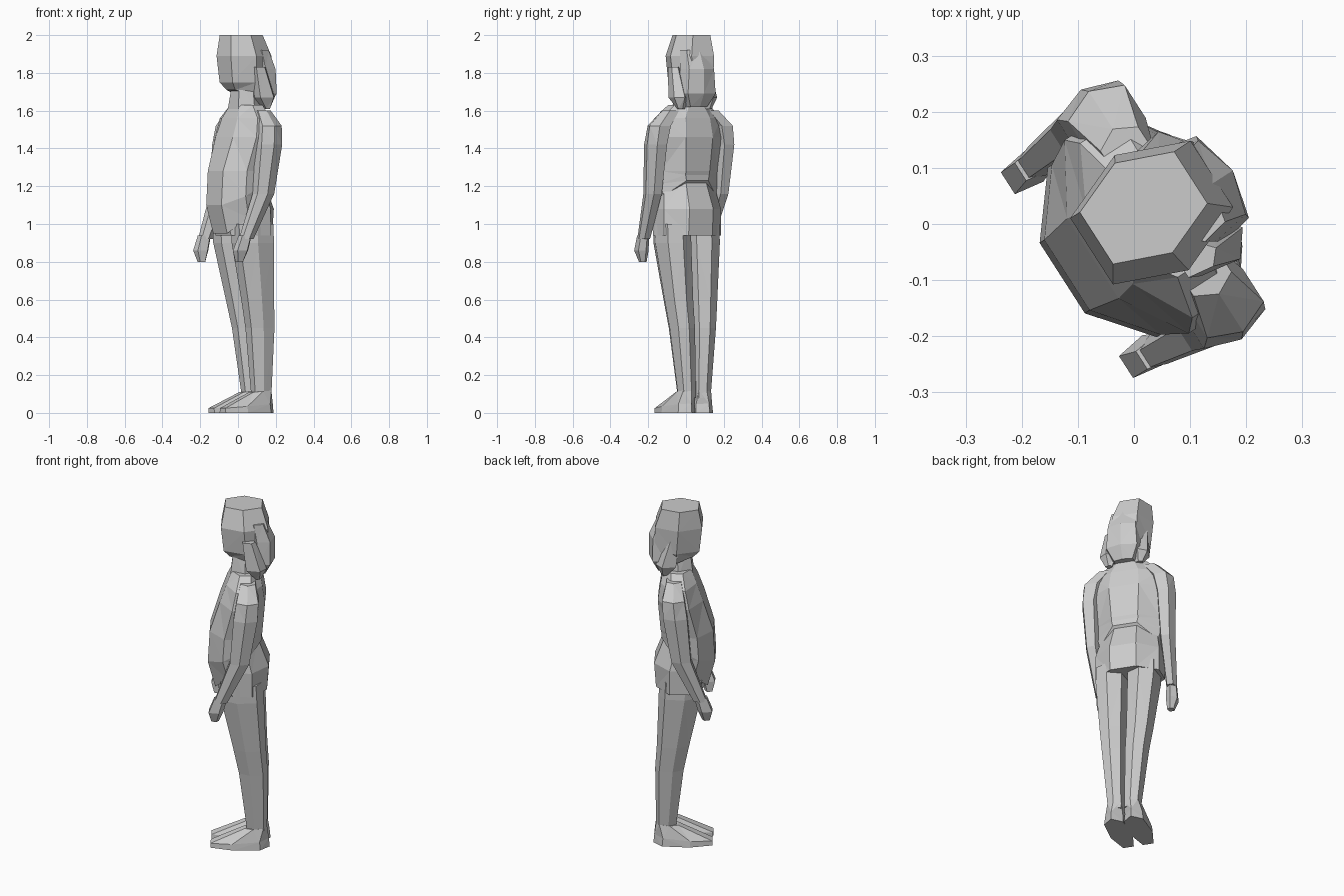
import bpy, bmesh, math
from mathutils import Vector

# The figure is turned: forward and left axes of the body in world space
FWD = Vector((-0.84, -0.54, 0))
LEFT = Vector((0.54, -0.84, 0))


def loft(name, rings, n=8, side=1, shift=0.012):
    """Rings are (z, front, back, side centre, half width); z may be (front z, back z)."""
    bm = bmesh.new()
    loops = []
    k = 1 / math.cos(math.pi / n)
    for z, front, back, lc, hw in rings:
        zf, zb = z if isinstance(z, tuple) else (z, z)
        loop = []
        for i in range(n):
            a = 2 * math.pi * (i + 0.5) / n
            c = max(-1, min(1, math.cos(a) * k))
            s = max(-1, min(1, math.sin(a) * k))
            f = (front + back) / 2 + (front - back) / 2 * c
            p = FWD * f + LEFT * (side * (lc + hw * s) + shift)
            p.z = (zf + zb) / 2 + (zf - zb) / 2 * c
            loop.append(bm.verts.new(p))
        loops.append(loop)
    for a, b in zip(loops, loops[1:]):
        for i in range(n):
            j = (i + 1) % n
            bm.faces.new((a[i], a[j], b[j], b[i]))
    bm.faces.new(loops[0])
    bm.faces.new(loops[-1])
    bmesh.ops.recalc_face_normals(bm, faces=bm.faces)
    # Faceted, triangulated look
    bmesh.ops.triangulate(bm, faces=[f for f in bm.faces if len(f.verts) == 4])
    me = bpy.data.meshes.new(name)
    bm.to_mesh(me)
    bm.free()
    ob = bpy.data.objects.new(name, me)
    bpy.context.collection.objects.link(ob)
    return ob


# Hips, with a hem over the legs
loft("hips", [
    (0.94, 0.10, -0.16, 0, 0.18),
    (1.08, 0.13, -0.17, 0, 0.18),
    (1.24, 0.13, -0.11, 0, 0.15),
])

# Upper body: belly in front, raised hem at the back
loft("torso", [
    ((0.95, 1.23), 0.12, -0.13, 0, 0.165),
    ((1.10, 1.26), 0.16, -0.13, 0, 0.18),
    (1.28, 0.15, -0.135, 0, 0.18),
    (1.46, 0.095, -0.15, 0, 0.205),
    (1.56, 0.06, -0.135, 0, 0.185),
    (1.63, 0.03, -0.12, 0, 0.11),
])

loft("neck", [
    (1.60, 0.04, -0.12, 0, 0.09),
    (1.76, 0.02, -0.11, 0, 0.06),
], n=6)

# Six-sided head with a flat crown
loft("head", [
    ((1.71, 1.65), 0.045, -0.14, 0, 0.075),
    (1.75, 0.075, -0.17, 0, 0.11),
    (1.89, 0.09, -0.165, 0, 0.122),
    (2.00, 0.07, -0.13, -0.015, 0.095),
], n=6, shift=0)

# Hair hanging behind the head, with a lock on each side
loft("back_hair", [
    (1.62, -0.09, -0.16, 0, 0.06),
    (1.69, -0.06, -0.20, 0, 0.10),
    (1.82, -0.05, -0.20, 0, 0.09),
    (1.92, -0.05, -0.155, 0, 0.08),
], n=7, shift=0.015)

for side, tag in ((1, "left"), (-1, "right")):
    loft(tag + "_hair_lock", [
        (1.61, -0.10, -0.13, 0.085, 0.02),
        (1.67, -0.05, -0.16, 0.09, 0.045),
        (1.83, -0.03, -0.10, 0.095, 0.025),
    ], n=5, side=side, shift=0.02)

    # Arms swing slightly forward
    loft(tag + "_arm", [
        (0.92, 0.12, 0.05, 0.20, 0.03),
        (1.16, 0.035, -0.07, 0.21, 0.042),
        (1.42, 0.015, -0.115, 0.212, 0.053),
        (1.52, 0.0, -0.12, 0.195, 0.06),
        (1.60, -0.02, -0.10, 0.125, 0.05),
    ], n=6, side=side)
    loft(tag + "_hand", [
        (0.80, 0.135, 0.095, 0.185, 0.018),
        (0.86, 0.15, 0.07, 0.195, 0.032),
        (0.94, 0.12, 0.05, 0.20, 0.026),
    ], n=5, side=side)

    # Trouser legs, the ankles drawn together
    loft(tag + "_leg", [
        (0.08, -0.055, -0.16, 0.046, 0.042),
        (0.45, -0.01, -0.165, 0.066, 0.06),
        (0.60, 0.02, -0.155, 0.076, 0.068),
        (0.90, 0.085, -0.145, 0.09, 0.084),
        (1.00, 0.09, -0.14, 0.09, 0.084),
    ], n=7, side=side, shift=0.02)

    # Pointed shoes, with the toe sloping down
    loft(tag + "_shoe", [
        (0.0, 0.145, -0.175, 0.056, 0.062),
        ((0.025, 0.05), 0.145, -0.17, 0.056, 0.058),
        ((0.11, 0.12), -0.04, -0.16, 0.048, 0.045),
    ], n=7, side=side, shift=0.02)
